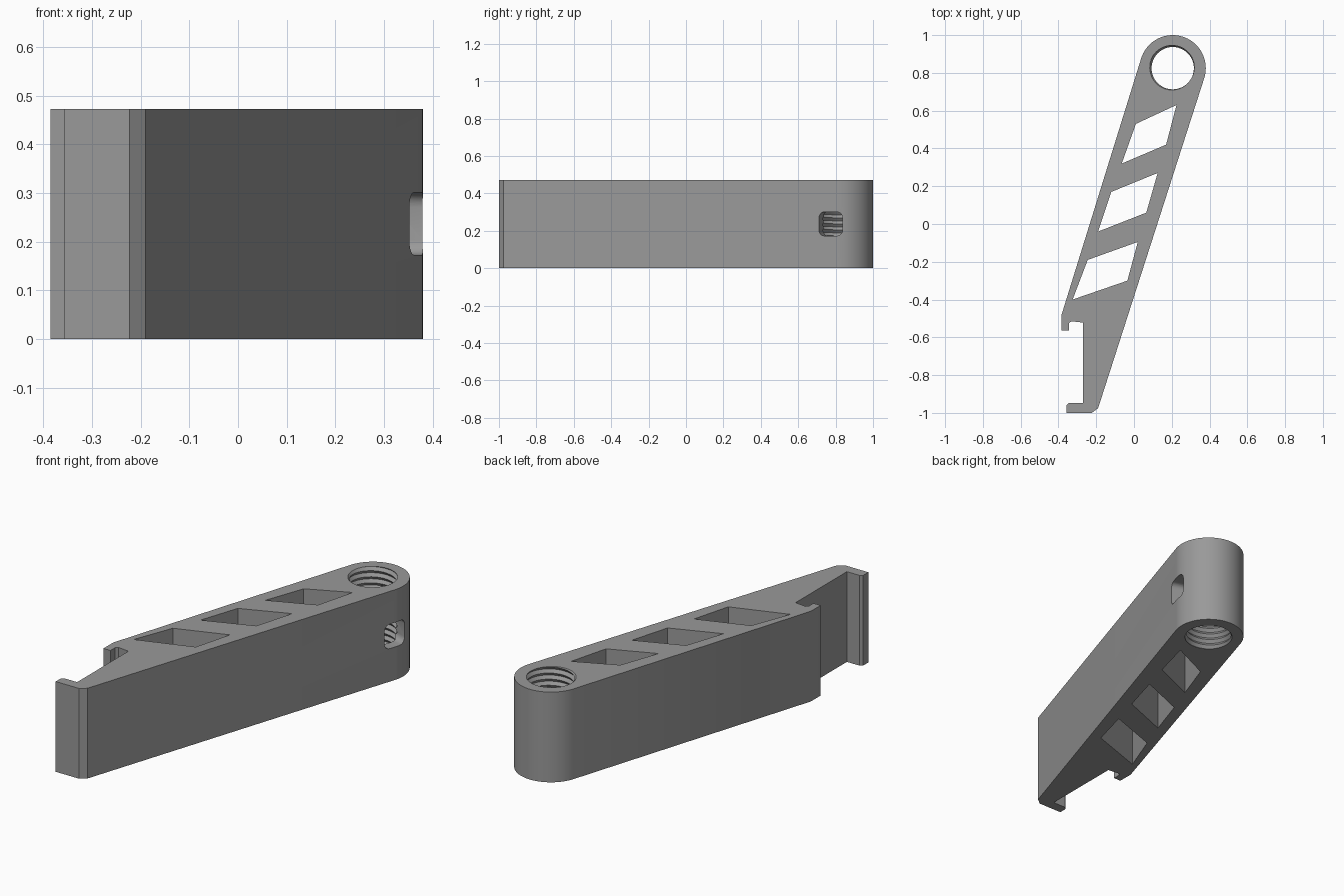
import bpy, bmesh, math
from mathutils import Matrix

if "Cube" in bpy.data.objects:
    bpy.data.objects.remove(bpy.data.objects["Cube"])

H = 0.473                       # plate height
CX, CY, R = 0.205, 0.825, 0.175  # round eye
TILT = math.radians(-17.6)      # direction square to the long right side


def make_object(name, bm):
    bmesh.ops.recalc_face_normals(bm, faces=bm.faces)
    me = bpy.data.meshes.new(name)
    bm.to_mesh(me)
    bm.free()
    ob = bpy.data.objects.new(name, me)
    bpy.context.collection.objects.link(ob)
    return ob


def prism(name, pts, z0, z1, matrix=None):
    bm = bmesh.new()
    base = bm.faces.new([bm.verts.new((x, y, z0)) for x, y in pts])
    ext = bmesh.ops.extrude_face_region(bm, geom=[base])
    top = [v for v in ext["geom"] if isinstance(v, bmesh.types.BMVert)]
    bmesh.ops.translate(bm, verts=top, vec=(0, 0, z1 - z0))
    if matrix:
        bm.transform(matrix)
    return make_object(name, bm)


def thread_cutter(name, crest, root, pitch, z0, z1, n=48):
    """Solid screw with a V thread, built from two helical strands."""
    bm = bmesh.new()
    count = int((z1 - z0) / pitch) * n
    a, b = [], []
    for k in range(count + 1):
        t = 2 * math.pi * k / n
        z = z0 + pitch * k / n
        for strand, r, dz in ((a, crest, 0), (b, root, pitch / 2)):
            strand.append(bm.verts.new((CX + r * math.cos(t), CY + r * math.sin(t), z + dz)))
    for k in range(count):
        bm.faces.new((a[k], a[k + 1], b[k + 1], b[k]))
        if k + 1 + n <= count:
            bm.faces.new((b[k], b[k + 1], a[k + 1 + n], a[k + n]))
    # Close both ends with fans
    mid = (z0 + z1) / 2
    rim = [e for e in bm.edges if e.is_boundary]
    for end, z in ((-1, z0 - pitch), (1, z1 + 2 * pitch)):
        c = bm.verts.new((CX, CY, z))
        for e in rim:
            if (e.verts[0].co.z - mid) * end > 0:
                bm.faces.new((e.verts[0], e.verts[1], c))
    return make_object(name, bm)


def cut(target, cutter):
    mod = target.modifiers.new("cut", "BOOLEAN")
    mod.operation = "DIFFERENCE"
    mod.solver = "EXACT"
    mod.object = cutter
    bpy.context.view_layer.objects.active = target
    bpy.ops.object.modifier_apply(modifier=mod.name)
    bpy.data.objects.remove(cutter)


# Arm outline: round eye at the back, clip jaw with two hooks at the front
N = 40
eye = [(CX + R * math.cos(TILT + math.pi * i / N), CY + R * math.sin(TILT + math.pi * i / N))
       for i in range(N + 1)]
jaw = [(-0.385, -0.485), (-0.385, -0.565), (-0.344, -0.565), (-0.344, -0.526),
       (-0.332, -0.515), (-0.27, -0.522), (-0.27, -0.947), (-0.343, -0.947),
       (-0.357, -0.958), (-0.357, -1.0), (-0.223, -1.0), (-0.19, -0.975)]
arm = prism("clip_arm", eye + jaw, 0, H)

# Slanted windows through the arm
windows = [
    [(0.01, 0.53), (0.225, 0.63), (0.17, 0.42), (-0.065, 0.32)],
    [(-0.12, 0.17), (0.125, 0.27), (0.065, 0.06), (-0.19, -0.04)],
    [(-0.245, -0.19), (0.02, -0.095), (-0.035, -0.30), (-0.325, -0.40)],
]
for pts in windows:
    cut(arm, prism("window_cutter", pts, -0.1, H + 0.1))

# Threaded bore through the eye
cut(arm, thread_cutter("thread_cutter", 0.112, 0.124, 0.032, -0.1, H + 0.1))

# Rounded square port from the right side into the bore
half, rad = 0.064, 0.03
port = []
for q in range(4):
    for s in range(6):
        t = math.pi / 2 * (q + s / 5)
        sx = 1 if q in (0, 3) else -1
        sy = 1 if q in (0, 1) else -1
        port.append((sx * (half - rad) + rad * math.cos(t), sy * (half - rad) + rad * math.sin(t)))
aim = (Matrix.Translation((CX, CY, 0.237)) @ Matrix.Rotation(TILT, 4, "Z")
       @ Matrix.Rotation(math.pi / 2, 4, "Y"))
cut(arm, prism("port_cutter", port, 0.05, 0.3, aim))

# Single grey plastic
grey = bpy.data.materials.new("grey")
grey.diffuse_color = (0.32, 0.32, 0.32, 1)
grey.use_nodes = True
grey.node_tree.nodes["Principled BSDF"].inputs["Base Color"].default_value = grey.diffuse_color
arm.data.materials.clear()
arm.data.materials.append(grey)
for p in arm.data.polygons:
    p.material_index = 0

bpy.ops.object.select_all(action="DESELECT")
arm.select_set(True)
bpy.context.view_layer.objects.active = arm
bpy.ops.object.shade_smooth_by_angle(angle=math.radians(25))
